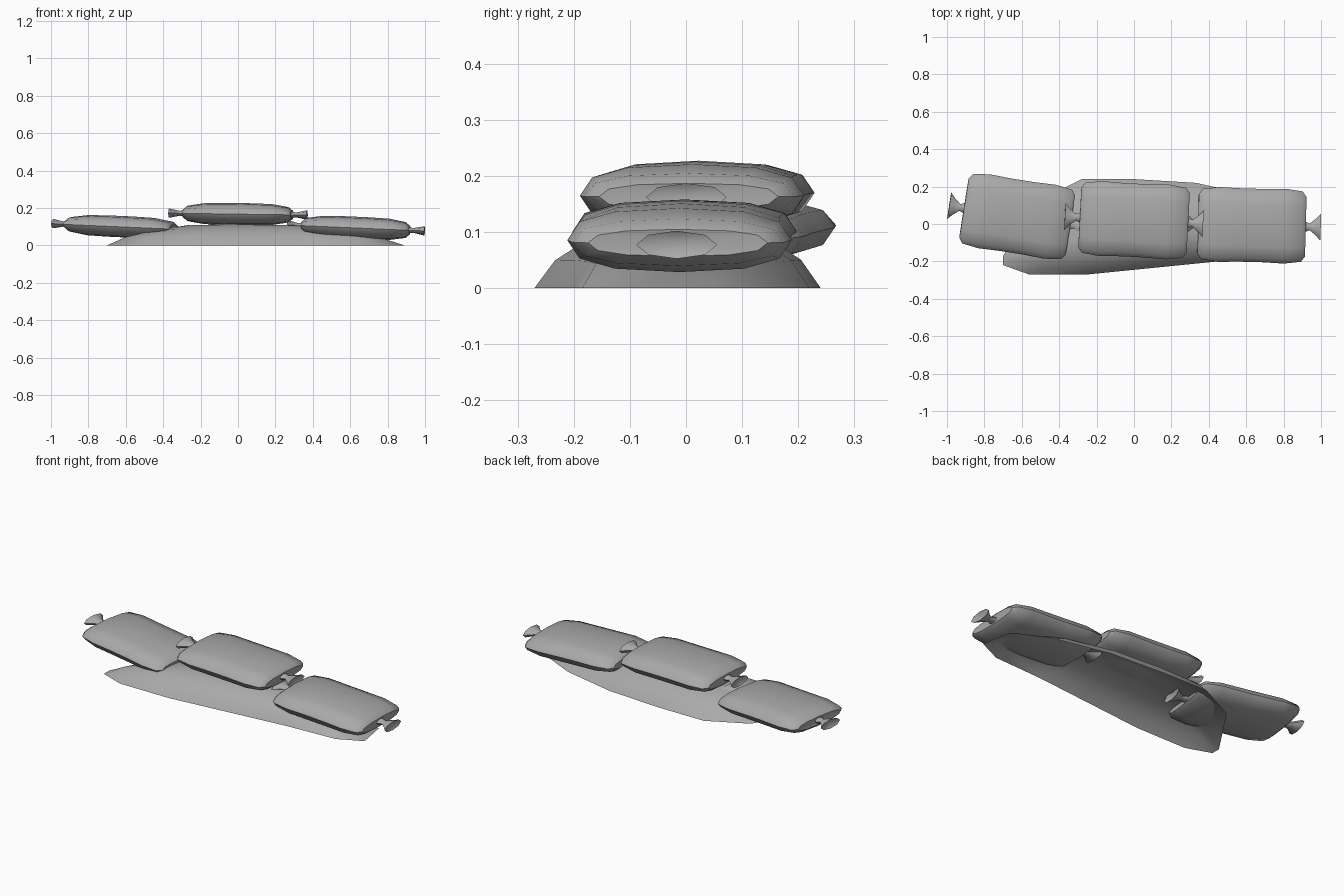
import bpy, bmesh, math
from mathutils import Matrix

cube = bpy.data.objects.get("Cube")
if cube:
    bpy.data.objects.remove(cube, do_unlink=True)

grey = bpy.data.materials.new("plain_grey")
grey.use_nodes = True
grey.diffuse_color = (0.4, 0.4, 0.4, 1)
grey.node_tree.nodes["Principled BSDF"].inputs["Base Color"].default_value = (0.4, 0.4, 0.4, 1)


def loft(name, rings, caps, matrix=None, angle=45):
    """Skin a list of point rings; caps gives an optional centre point per end."""
    bm = bmesh.new()
    loops = [[bm.verts.new(p) for p in ring] for ring in rings]
    n = len(loops[0])
    for a, b in zip(loops, loops[1:]):
        for i in range(n):
            j = (i + 1) % n
            bm.faces.new((a[i], a[j], b[j], b[i]))
    for loop, tip in zip((loops[0], loops[-1]), caps):
        if tip:
            v = bm.verts.new(tip)
            for i in range(n):
                bm.faces.new((loop[i], loop[(i + 1) % n], v))
    bmesh.ops.recalc_face_normals(bm, faces=bm.faces)
    mesh = bpy.data.meshes.new(name)
    bm.to_mesh(mesh)
    bm.free()
    mesh.materials.append(grey)
    ob = bpy.data.objects.new(name, mesh)
    bpy.context.collection.objects.link(ob)
    if matrix:
        ob.matrix_world = matrix
    bpy.ops.object.select_all(action='DESELECT')
    ob.select_set(True)
    bpy.context.view_layer.objects.active = ob
    bpy.ops.object.shade_smooth_by_angle(angle=math.radians(angle))
    return ob


def section(x, ry, rz, n, power):
    """Rounded cross-section standing across the x axis."""
    pts = []
    for i in range(n):
        t = 2 * math.pi * i / n
        c, s = math.cos(t), math.sin(t)
        pts.append((x, math.copysign(abs(c) ** power, c) * ry,
                    math.copysign(abs(s) ** power, s) * rz))
    return pts


def sandbag(name, centre, size, turn, tilt):
    hx, hy, hz = size
    m = (Matrix.Translation(centre) @ Matrix.Rotation(math.radians(turn), 4, 'Z')
         @ Matrix.Rotation(math.radians(tilt), 4, 'Y'))
    # Filled body: flat ends, puffed middle
    half = ((1, 0.8, 0.4), (0.93, 0.94, 0.7), (0.62, 1, 0.95), (0.2, 0.98, 1))
    stations = [(-t, y, z) for t, y, z in half] + list(reversed(half))
    rings = [section(t * hx, y * hy, z * hz, 12, 0.8) for t, y, z in stations]
    loft(name, rings, ((-hx * 0.98, 0, 0), (hx * 0.98, 0, 0)), m)
    # Tied ends: narrow neck flaring into a flat ruffle
    for side, label in ((-1, "right"), (1, "left")):
        knot = [section(side * (hx + d), ry, rz, 8, 1)
                for d, ry, rz in ((-0.02, 0.035, 0.018), (0.022, 0.018, 0.013),
                                  (0.055, 0.045, 0.02), (0.08, 0.072, 0.025))]
        loft(name + "_tie_" + label, knot,
             ((side * (hx - 0.02), 0, 0), (side * (hx + 0.062), 0, 0)), m)


# Three bags laid end to end
sandbag("middle_sandbag", (0, 0.02, 0.167), (0.29, 0.2, 0.059), -3, 0.8)
sandbag("left_sandbag", (0.63, -0.007, 0.093), (0.288, 0.2, 0.06), -1.5, 2.5)
sandbag("right_sandbag", (-0.625, 0.04, 0.1), (0.288, 0.2, 0.057), -9, 2.5)

# Hollow earth mound: ground outline drawn inward and upward
outline = [(-0.7, -0.17), (-0.7, -0.22), (-0.56, -0.27), (-0.25, -0.27),
           (0.1, -0.235), (0.45, -0.2), (0.75, -0.185), (0.89, -0.12),
           (0.86, 0.05), (0.65, 0.15), (0.33, 0.22), (0, 0.24),
           (-0.28, 0.24), (-0.5, 0.13)]
rings = []
for scale, height in ((1, 0), (0.86, 0.05), (0.62, 0.09), (0.36, 0.11)):
    rings.append([(x * scale, y * scale - 0.01 * (1 - scale),
                   height * (1 - 0.35 * (x * scale) ** 2)) for x, y in outline])
loft("earth_mound", rings, (None, (0, -0.01, 0.114)), angle=40)
